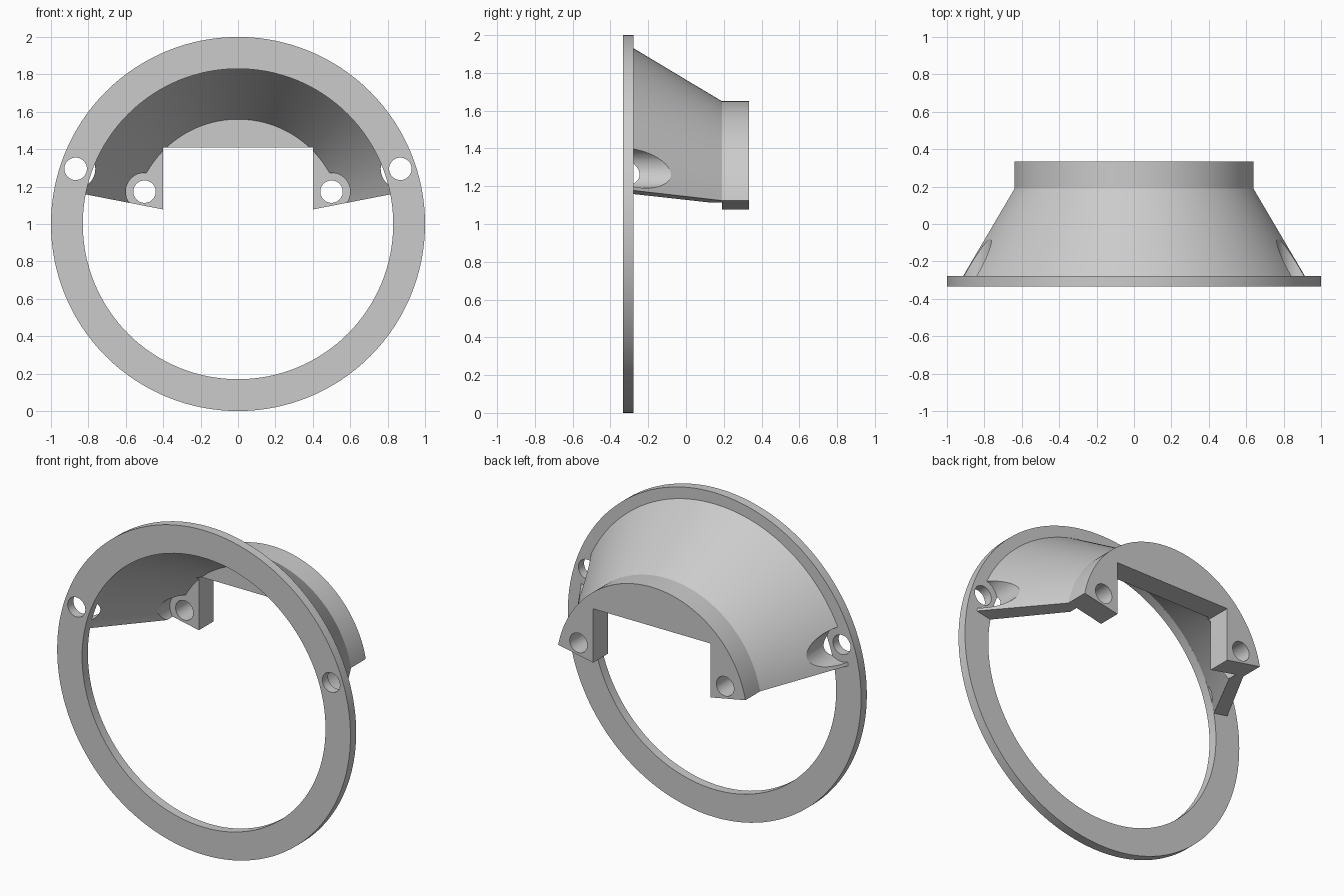
import bpy, bmesh, math
from mathutils import Matrix, Vector

old = bpy.data.objects.get("Cube")
if old:
    bpy.data.objects.remove(old, do_unlink=True)

AXIS_Z = 1.0                       # height of the ring's axis
FRONT, FLANGE, STEP, BACK = -0.333, -0.277, 0.19, 0.333

grey = bpy.data.materials.new("light_grey")
grey.use_nodes = True
grey.diffuse_color = (0.6, 0.6, 0.6, 1)
grey.node_tree.nodes["Principled BSDF"].inputs["Base Color"].default_value = (0.6, 0.6, 0.6, 1)


def make_object(name, bm):
    bmesh.ops.recalc_face_normals(bm, faces=bm.faces)
    mesh = bpy.data.meshes.new(name)
    bm.to_mesh(mesh)
    bm.free()
    mesh.materials.append(grey)
    ob = bpy.data.objects.new(name, mesh)
    bpy.context.collection.objects.link(ob)
    return ob


def revolve(name, profile, start, end, steps):
    """Sweep a closed (radius, y) profile about the ring's axis."""
    full = abs(end - start - 360) < 1e-6
    bm = bmesh.new()
    rows = []
    for i in range(steps if full else steps + 1):
        a = math.radians(start + (end - start) * i / steps)
        rows.append([bm.verts.new((r * math.cos(a), y, AXIS_Z + r * math.sin(a)))
                     for r, y in profile])
    n = len(profile)
    for i in range(steps):
        a, b = rows[i], rows[(i + 1) % len(rows)]
        for j in range(n):
            k = (j + 1) % n
            bm.faces.new((a[j], a[k], b[k], b[j]))
    if not full:
        bm.faces.new(rows[0])
        bm.faces.new(rows[-1])
    return make_object(name, bm)


def rod(x, z, radius, y0, y1):
    """Cylinder cutter running along y."""
    bm = bmesh.new()
    place = Matrix.Translation((x, (y0 + y1) / 2, z)) @ Matrix.Rotation(math.pi / 2, 4, "X")
    bmesh.ops.create_cone(bm, cap_ends=True, segments=48, radius1=radius,
                          radius2=radius, depth=y1 - y0, matrix=place)
    return make_object("cutter", bm)


def block(x, y0, y1, z0, z1):
    """Box cutter spanning -x to x."""
    bm = bmesh.new()
    centre = Vector((0, (y0 + y1) / 2, (z0 + z1) / 2))
    size = Matrix.Diagonal((2 * x, y1 - y0, z1 - z0, 1))
    bmesh.ops.create_cube(bm, size=1, matrix=Matrix.Translation(centre) @ size)
    return make_object("cutter", bm)


def cut(target, cutter):
    mod = target.modifiers.new("cut", "BOOLEAN")
    mod.operation = "DIFFERENCE"
    mod.solver = "EXACT"
    mod.object = cutter
    cutter.hide_render = True
    bpy.context.view_layer.objects.active = target
    bpy.ops.object.modifier_apply(modifier=mod.name)
    bpy.data.objects.remove(cutter, do_unlink=True)


# Flat mounting ring
ring = revolve("mounting_ring",
               [(0.83, FRONT), (1.0, FRONT), (1.0, FLANGE), (0.83, FLANGE)], 0, 360, 128)

# Tapered half hood with the thick rear bracket
hood = revolve("tapered_hood",
               [(0.83, FLANGE), (0.93, FLANGE), (0.65, STEP), (0.65, BACK),
                (0.3, BACK), (0.3, STEP), (0.56, STEP)], 11, 169, 96)

# Square opening in the rear bracket
cut(hood, block(0.4, 0.15, 0.5, 0.8, 1.41))

for side in (-1, 1):
    # Ring screw holes and the pockets that clear them in the hood
    cut(ring, rod(side * 0.868, 1.295, 0.06, -0.5, 0))
    cut(hood, rod(side * 0.868, 1.295, 0.105, -0.5, 0.5))
    # Bracket screw holes and their recesses inside the hood
    cut(hood, rod(side * 0.5, 1.173, 0.1, -0.5, STEP + 0.002))
    cut(hood, rod(side * 0.5, 1.173, 0.06, 0, 0.5))

# Smooth curves with sharp edges kept
for ob in (ring, hood):
    bpy.ops.object.select_all(action="DESELECT")
    ob.select_set(True)
    bpy.context.view_layer.objects.active = ob
    bpy.ops.object.shade_smooth_by_angle(angle=math.radians(25))
